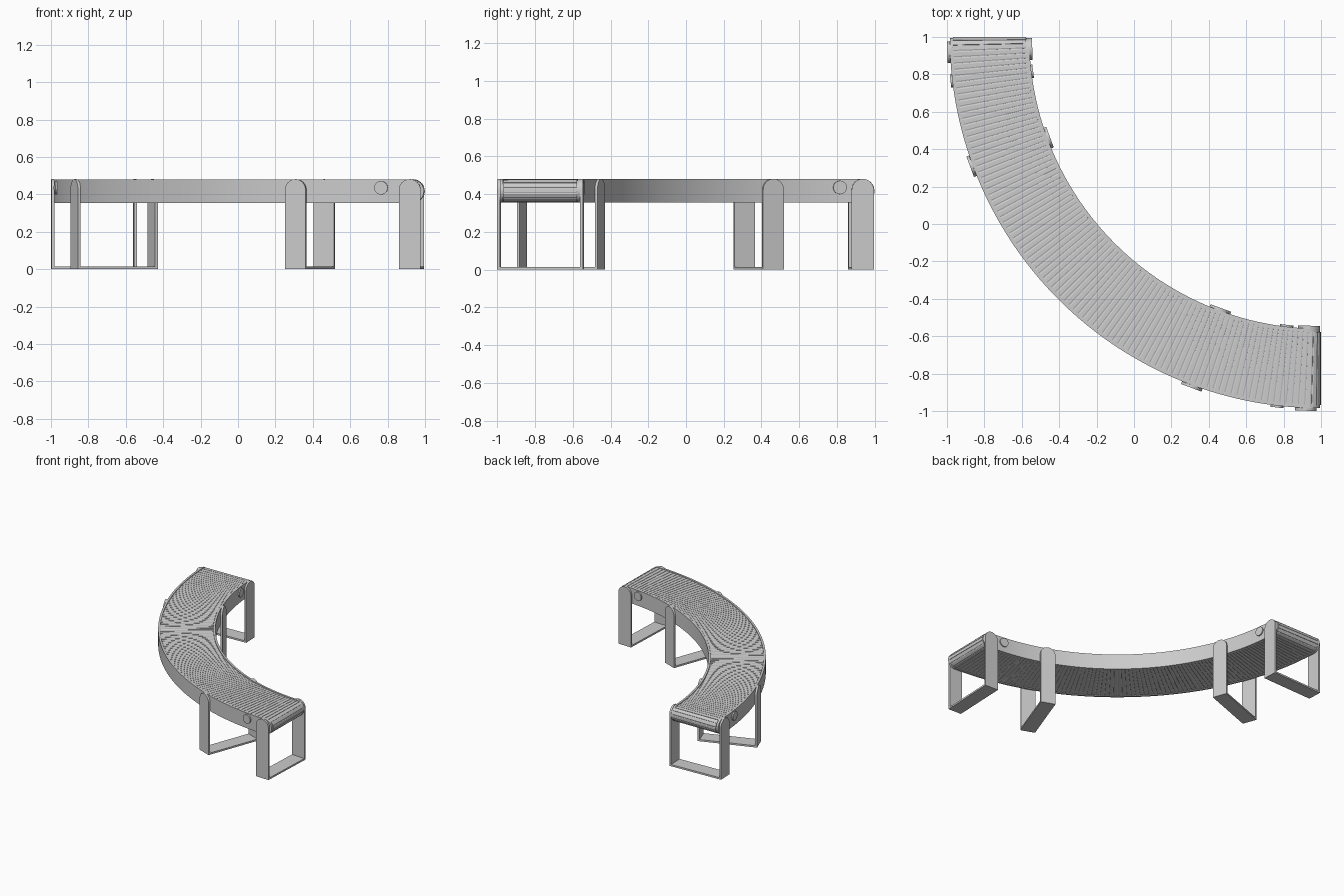
import bpy, math
from math import sin, cos, pi, radians, sqrt

if "Cube" in bpy.data.objects:
    bpy.data.objects.remove(bpy.data.objects["Cube"])

C = 1.0                      # arc centre is (C, C); the belt sweeps 90 degrees
ZC, RH = 0.4175, 0.0625      # mid height and half height of the frame
R_IN, R_OUT = 1.56, 1.985    # inner and outer frame radius
R_MID = (R_IN + R_OUT) / 2


def polar(r, a, z):
    return (C - r * sin(a), C - r * cos(a), z)


def make(name, verts, faces, smooth=True):
    me = bpy.data.meshes.new(name)
    me.from_pydata(verts, [], faces)
    ob = bpy.data.objects.new(name, me)
    bpy.context.collection.objects.link(ob)
    bpy.context.view_layer.objects.active = ob
    ob.select_set(True)
    bpy.ops.object.mode_set(mode='EDIT')
    bpy.ops.mesh.select_all(action='SELECT')
    bpy.ops.mesh.normals_make_consistent(inside=False)
    bpy.ops.object.mode_set(mode='OBJECT')
    if smooth:
        bpy.ops.object.shade_smooth_by_angle(angle=radians(30))
    ob.select_set(False)
    return ob


def arc_slab(name, r0, r1, half, end, n=64):
    """Curved slab with half-round ends, stopping 'end' short of the arc ends."""
    rm = (r0 + r1) / 2
    total = rm * pi / 2
    left = [(end + half * (1 - cos(i * pi / 16)), half * max(sin(i * pi / 16), 0.01)) for i in range(9)]
    a, b = left[-1][0], total - left[-1][0]
    mid = [(a + (b - a) * i / n, half) for i in range(1, n)]
    prof = left + mid + [(total - t, h) for t, h in reversed(left)]
    verts, faces = [], []
    for t, h in prof:
        for r, z in ((r0, ZC - h), (r1, ZC - h), (r1, ZC + h), (r0, ZC + h)):
            verts.append(polar(r, t / rm, z))
    for i in range(len(prof) - 1):
        for k in range(4):
            j = (k + 1) % 4
            faces.append((4 * i + k, 4 * i + j, 4 * i + 4 + j, 4 * i + 4 + k))
    last = 4 * (len(prof) - 1)
    faces += [(0, 1, 2, 3), tuple(last + k for k in range(4))]
    return make(name, verts, faces)


# Curved side frames and belt core
arc_slab("outer_side_frame", R_OUT - 0.016, R_OUT, RH, 0.006)
arc_slab("inner_side_frame", R_IN, R_IN + 0.016, RH, 0.006)
arc_slab("belt_core", R_IN + 0.014, R_OUT - 0.014, RH - 0.007, 0.010)

# Belt slats running all the way round the loop
BR = RH - 0.003
E = BR + 0.001
STRAIGHT = R_MID * pi / 2 - 2 * E
LOOP = 2 * STRAIGHT + 2 * pi * BR
COUNT = 190
PITCH = LOOP / COUNT


def loop_point(s, off):
    s %= LOOP
    h = BR + off
    if s < STRAIGHT:
        return E + s, ZC + h
    s -= STRAIGHT
    if s < pi * BR:
        q = s / BR
        return E + STRAIGHT + h * sin(q), ZC + h * cos(q)
    s -= pi * BR
    if s < STRAIGHT:
        return E + STRAIGHT - s, ZC - h
    q = (s - STRAIGHT) / BR
    return E - h * sin(q), ZC - h * cos(q)


verts, faces = [], []
section = ((-0.46, -0.007), (-0.46, -0.002), (-0.3, 0), (0.3, 0), (0.46, -0.002), (0.46, -0.007))
for i in range(COUNT):
    b = len(verts)
    for r in (R_IN + 0.018, R_OUT - 0.018):
        for u, off in section:
            t, z = loop_point((i + u) * PITCH, off)
            verts.append(polar(r, t / R_MID, z))
    m = len(section)
    for k in range(m):
        j = (k + 1) % m
        faces.append((b + k, b + j, b + m + j, b + m + k))
    faces += [tuple(range(b, b + m)), tuple(range(b + m, b + 2 * m))]
make("belt_slats", verts, faces, False)


def prism(outline, r0, r1, a):
    """Flat outline (tangent, height) extruded radially at arc angle a."""
    vs = []
    for r in (r0, r1):
        for u, z in outline:
            vs.append((C - r * sin(a) - u * cos(a), C - r * cos(a) + u * sin(a), z))
    n = len(outline)
    fs = [(k, (k + 1) % n, n + (k + 1) % n, n + k) for k in range(n)]
    return vs, fs + [tuple(range(n)), tuple(range(n, 2 * n))]


def join_prisms(name, parts):
    vs, fs = [], []
    for v, f in parts:
        fs += [tuple(k + len(vs) for k in face) for face in f]
        vs += v
    make(name, vs, fs)


# Leg frames: two round-topped straps and a floor bar each
W, T = 0.0585, 0.015
strap = [(-W, 0), (W, 0)] + [(W * cos(i * pi / 16), 0.4225 + W * sin(i * pi / 16)) for i in range(17)]
bar = [(-W, 0), (W, 0), (W, 0.014), (-W, 0.014)]
for i, deg in enumerate((2.35, 20.3, 69.7, 87.65)):
    a = radians(deg)
    join_prisms(f"leg_frame_{i + 1}", [
        prism(strap, R_OUT, R_OUT + T, a),
        prism(strap, R_IN - T, R_IN, a),
        prism(bar, R_IN, R_OUT, a)])

# Round caps on the side frames near each end
disc = [(0.036 * cos(i * pi / 16), 0.435 + 0.036 * sin(i * pi / 16)) for i in range(32)]
for i, deg in enumerate((6.8, 83.2)):
    a = radians(deg)
    join_prisms(f"side_caps_{i + 1}", [
        prism(disc, R_OUT - 0.005, R_OUT + 0.01, a),
        prism(disc, R_IN - 0.01, R_IN + 0.005, a)])
